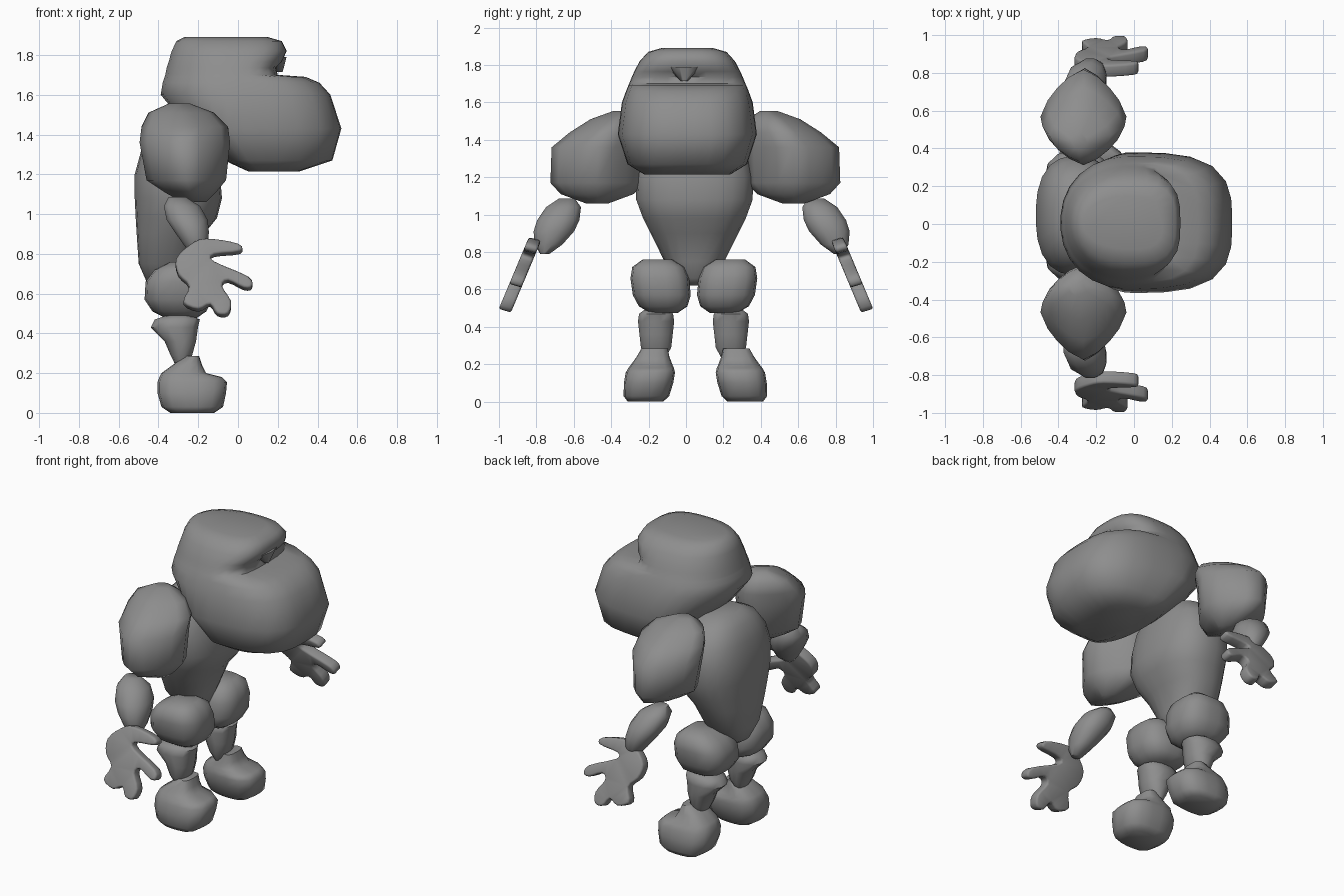
import bpy, bmesh, math

grey = bpy.data.materials.new("stone_grey")
grey.diffuse_color = (0.27, 0.27, 0.27, 1)


def finish(name, bm, angle=60):
    bmesh.ops.recalc_face_normals(bm, faces=bm.faces)
    me = bpy.data.meshes.new(name)
    bm.to_mesh(me)
    bm.free()
    me.materials.append(grey)
    ob = bpy.data.objects.new(name, me)
    bpy.context.collection.objects.link(ob)
    bpy.ops.object.select_all(action='DESELECT')
    ob.select_set(True)
    bpy.context.view_layer.objects.active = ob
    bpy.ops.object.shade_smooth_by_angle(angle=math.radians(angle))


def loft(name, rings, centre, n=2.5, back=None, segs=16, mirror=None, mid=None):
    """Stack superellipse rings (z, x0, x1, half width); centre(z) gives y.
    mid fixes the x of the widest point so front and back can differ."""
    bm = bmesh.new()
    loops = []
    for z, x0, x1, half in rings:
        cy = centre(z)
        if mirror is not None:
            cy = 2 * mirror - cy
        w = x1 - x0
        cx = (x0 + x1) / 2 if mid is None else min(max(mid, x0 + .25 * w), x1 - .25 * w)
        loop = []
        for i in range(segs):
            a = 2 * math.pi * (i + (0.5 if n > 2 else 0)) / segs
            c, s = math.cos(a), math.sin(a)
            p = back if back and c < 0 else n
            r = (abs(c) ** p + abs(s) ** p) ** (-1 / p)
            reach = x1 - cx if c > 0 else cx - x0
            loop.append(bm.verts.new((cx + r * c * reach, cy + r * s * half, z)))
        loops.append(loop)
    for a, b in zip(loops, loops[1:]):
        for i in range(segs):
            j = (i + 1) % segs
            bm.faces.new((a[i], a[j], b[j], b[i]))
    bm.faces.new(loops[0])
    bm.faces.new(loops[-1])
    finish(name, bm)


def limb_pair(name, plane, rings, centre, n, segs=16):
    loft("right_" + name, rings, centre, n, segs=segs)
    loft("left_" + name, rings, centre, n, segs=segs, mirror=plane)


# head: jaw and snout, step at the eye line in front, then the cranium
loft("head", [
    (1.215, 0.05, 0.31, 0.23),
    (1.27, -0.07, 0.475, 0.32),
    (1.43, -0.25, 0.52, 0.372),
    (1.60, -0.39, 0.465, 0.35),
    (1.66, -0.38, 0.41, 0.328),
    (1.69, -0.37, 0.34, 0.316),
    (1.70, -0.367, 0.20, 0.311),
    (1.735, -0.36, 0.19, 0.297),
    (1.765, -0.35, 0.22, 0.284),
    (1.82, -0.335, 0.245, 0.255),
    (1.87, -0.31, 0.22, 0.21),
    (1.89, -0.27, 0.15, 0.14)], lambda z: 0.007, 3.2, 2.2, 28, mid=-0.02)

# nose bridge hanging below the brow
loft("nose_bridge", [
    (1.715, 0.19, 0.225, 0.02),
    (1.79, 0.15, 0.245, 0.09)], lambda z: -0.01, segs=12)

# torso: inverted teardrop with a chest overhanging the belly
loft("torso", [
    (0.62, -0.40, -0.29, 0.04),
    (0.66, -0.46, -0.25, 0.09),
    (0.75, -0.50, -0.22, 0.16),
    (0.90, -0.51, -0.17, 0.235),
    (0.98, -0.515, -0.105, 0.275),
    (1.08, -0.52, -0.08, 0.312),
    (1.20, -0.52, -0.09, 0.315),
    (1.31, -0.49, -0.11, 0.29),
    (1.40, -0.45, -0.14, 0.22),
    (1.45, -0.38, -0.20, 0.12)], lambda z: 0.045, segs=24)

# shoulders: diamond plan, leaning inward near the top
limb_pair("shoulder", 0.05, [
    (1.06, -0.28, -0.16, 0.06),
    (1.11, -0.37, -0.11, 0.195),
    (1.17, -0.46, -0.06, 0.25),
    (1.36, -0.495, -0.04, 0.25),
    (1.44, -0.485, -0.05, 0.205),
    (1.51, -0.45, -0.12, 0.14),
    (1.555, -0.35, -0.24, 0.045)], lambda z: 0.575 - 0.65 * max(0, z - 1.35), 1.4)

# forearms slope outward towards the wrists
limb_pair("forearm", 0.03, [
    (0.79, -0.23, -0.17, 0.025),
    (0.84, -0.27, -0.15, 0.075),
    (0.91, -0.32, -0.145, 0.11),
    (0.97, -0.36, -0.15, 0.115),
    (1.04, -0.375, -0.19, 0.095),
    (1.085, -0.35, -0.26, 0.045)], lambda z: 0.815 - 0.4 * (z - 0.79), 2.4, 12)

# thighs, shins and feet
limb_pair("thigh", 0.042, [
    (0.475, -0.36, -0.21, 0.075),
    (0.51, -0.43, -0.16, 0.13),
    (0.57, -0.47, -0.13, 0.155),
    (0.66, -0.465, -0.13, 0.157),
    (0.72, -0.42, -0.15, 0.14),
    (0.76, -0.34, -0.20, 0.08)], lambda z: 0.205 + 0.12 * (z - 0.5), 3.4)

limb_pair("shin", 0.04, [
    (0.23, -0.31, -0.26, 0.05),
    (0.29, -0.34, -0.23, 0.082),
    (0.36, -0.37, -0.21, 0.09),
    (0.43, -0.44, -0.20, 0.098),
    (0.47, -0.42, -0.19, 0.092),
    (0.49, -0.36, -0.24, 0.065)], lambda z: 0.24, 2.6, 12)

limb_pair("foot", 0.05, [
    (0.0, -0.34, -0.12, 0.095),
    (0.03, -0.385, -0.075, 0.122),
    (0.10, -0.405, -0.06, 0.132),
    (0.155, -0.405, -0.055, 0.132),
    (0.18, -0.395, -0.08, 0.122),
    (0.20, -0.385, -0.16, 0.11),
    (0.24, -0.33, -0.18, 0.088),
    (0.285, -0.27, -0.195, 0.07)], lambda z: 0.317 - 0.17 * z, 3.4)

# hands: smoothed finger outline in x and z, thickened on a slanted plane
outline = [(-.31, .76), (-.24, .83), (-.16, .86), (.00, .835), (.01, .795),
           (-.12, .78), (-.12, .745), (.05, .67), (.07, .62), (.03, .613),
           (-.05, .65), (-.08, .62), (-.035, .545), (-.05, .483),
           (-.105, .483), (-.14, .53), (-.2, .505), (-.275, .54), (-.245, .62), (-.30, .68)]


def smooth_loop(pts, steps=3):
    out = []
    for i in range(len(pts)):
        a, b, c, d = (pts[(i + k) % len(pts)] for k in (-1, 0, 1, 2))
        for t in (k / steps for k in range(steps)):
            out.append([q + t * (r - p) / 2 + t * t * (2 * p - 5 * q + 4 * r - s) / 2
                        + t ** 3 * (3 * q - p - 3 * r + s) / 2
                        for p, q, r, s in zip(a, b, c, d)])
    return out


def hand(name, side):
    bm = bmesh.new()
    face = bm.faces.new([bm.verts.new((x, side * (0.775 + (0.86 - z) * 0.42), z))
                         for x, z in smooth_loop(outline)])
    out = bmesh.ops.extrude_face_region(bm, geom=[face])
    moved = [v for v in out["geom"] if isinstance(v, bmesh.types.BMVert)]
    bmesh.ops.translate(bm, verts=moved, vec=(0, side * 0.065, 0.02))
    bmesh.ops.recalc_face_normals(bm, faces=bm.faces)
    rim = [e for e in bm.edges if sum(len(f.verts) > 4 for f in e.link_faces) == 1]
    bmesh.ops.bevel(bm, geom=rim, offset=0.012, segments=2, profile=0.5,
                    affect='EDGES', clamp_overlap=True)
    bmesh.ops.triangulate(bm, faces=[f for f in bm.faces if len(f.verts) > 4])
    finish(name, bm, 70)


hand("right_hand", 1)
hand("left_hand", -1)
